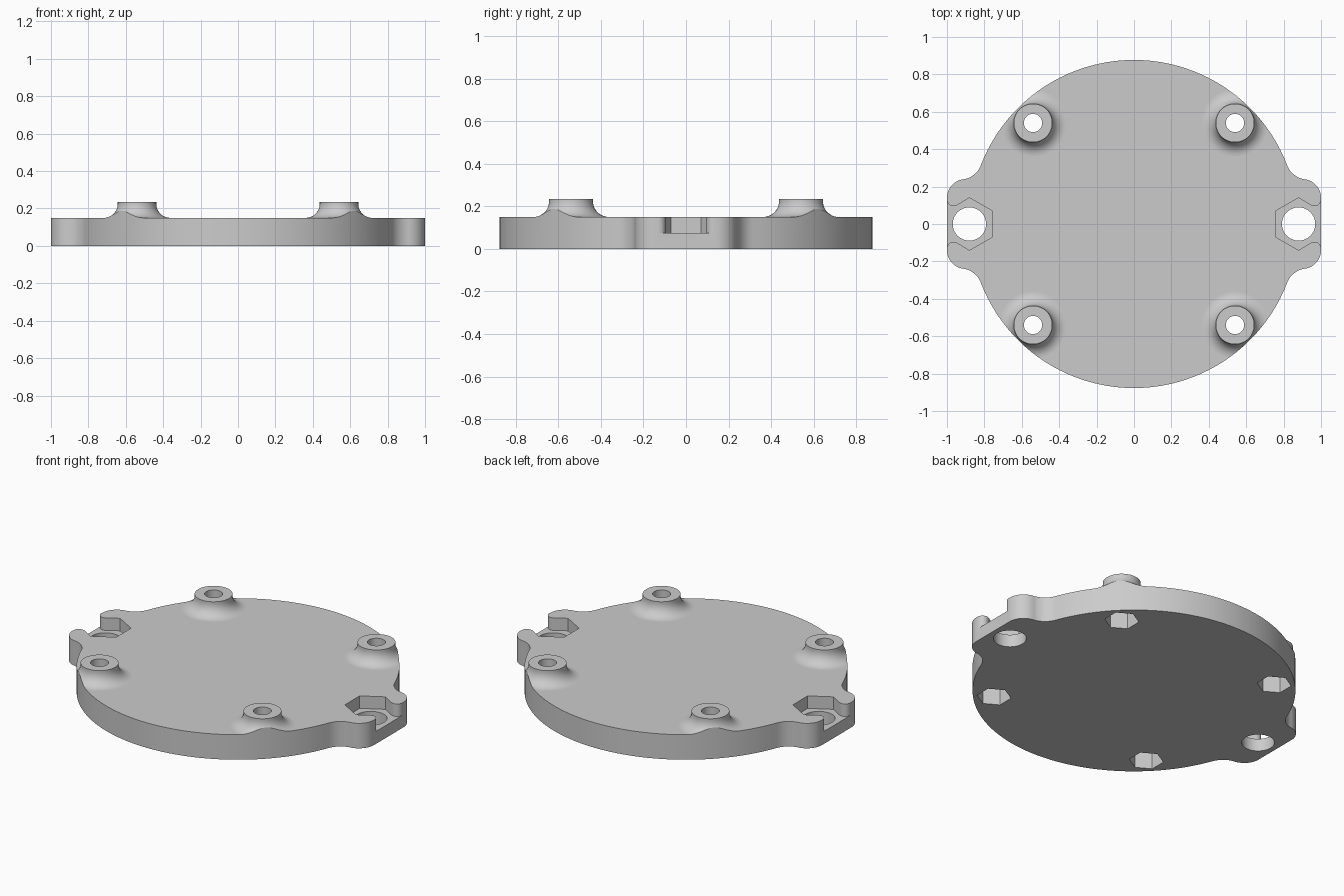
import bpy, bmesh
from math import sin, cos, pi, radians, degrees, atan2, hypot

if "Cube" in bpy.data.objects:
    bpy.data.objects.remove(bpy.data.objects["Cube"], do_unlink=True)

DISC_R, PLATE_T, TOP_Z = 0.877, 0.15, 0.235
EAR_X, BOSS = 0.88, 0.54

grey = bpy.data.materials.new("light_grey")
grey.use_nodes = True
colour = (0.6, 0.6, 0.6, 1)
grey.diffuse_color = colour
grey.node_tree.nodes["Principled BSDF"].inputs["Base Color"].default_value = colour


def arc(cx, cy, r, a0, a1, n):
    """Points on an arc, angles in degrees."""
    angles = [radians(a0 + (a1 - a0) * i / n) for i in range(n + 1)]
    return [(cx + r * cos(a), cy + r * sin(a)) for a in angles]


def make_object(name, bm):
    bmesh.ops.remove_doubles(bm, verts=bm.verts, dist=1e-5)
    bmesh.ops.recalc_face_normals(bm, faces=bm.faces)
    mesh = bpy.data.meshes.new(name)
    bm.to_mesh(mesh)
    bm.free()
    mesh.materials.append(grey)
    obj = bpy.data.objects.new(name, mesh)
    bpy.context.collection.objects.link(obj)
    return obj


def prism(name, points, z0, z1):
    bm = bmesh.new()
    face = bm.faces.new([bm.verts.new((x, y, z0)) for x, y in points])
    new = bmesh.ops.extrude_face_region(bm, geom=[face])["geom"]
    top = [v for v in new if isinstance(v, bmesh.types.BMVert)]
    bmesh.ops.translate(bm, verts=top, vec=(0, 0, z1 - z0))
    return make_object(name, bm)


def lathe(name, profile, cx, cy, steps=48):
    bm = bmesh.new()
    verts = [bm.verts.new((cx + r, cy, z)) for r, z in profile]
    edges = [bm.edges.new(pair) for pair in zip(verts, verts[1:])]
    bmesh.ops.spin(bm, geom=verts + edges, cent=(cx, cy, 0), axis=(0, 0, 1),
                   angle=2 * pi, steps=steps)
    return make_object(name, bm)


def combine(target, other, operation):
    mod = target.modifiers.new(operation, 'BOOLEAN')
    mod.operation, mod.object, mod.solver = operation, other, 'EXACT'
    bpy.context.view_layer.objects.active = target
    bpy.ops.object.modifier_apply(modifier=mod.name)
    bpy.data.objects.remove(other, do_unlink=True)


def outline():
    """Disc with an ear at each side, blended by tangent fillets."""
    ear, ear_r, fil, fil_r = (0.9, 0.14), 0.1, (0.931, 0.357), 0.12
    to_disc = degrees(atan2(fil[1], fil[0]))
    to_ear = degrees(atan2(fil[1] - ear[1], fil[0] - ear[0]))
    quarter = arc(*ear, ear_r, 0, to_ear, 14)
    quarter += arc(*fil, fil_r, to_ear - 180, to_disc - 180, 12)[1:]
    quarter += arc(0, 0, DISC_R, to_disc, 90, 36)[1:]
    half = quarter + [(-x, y) for x, y in quarter[-2::-1]]
    return half + [(x, -y) for x, y in half[::-1]]


# Slab and flared bosses, trimmed together to the outline
plate = prism("mounting_plate", [(-2, -2), (2, -2), (2, 2), (-2, 2)], 0, PLATE_T)
corners = [(sx * BOSS, sy * BOSS) for sx in (-1, 1) for sy in (-1, 1)]
flare = arc(0.178, 0.225, 0.075, 270, 180, 12)
for x, y in corners:
    boss = lathe("boss", [(0, 0.1), (0.178, 0.1)] + flare
                 + [(0.103, TOP_Z), (0, TOP_Z)], x, y)
    combine(plate, boss, 'UNION')
combine(plate, prism("trim", outline(), -0.2, 0.5), 'INTERSECT')

# Screw holes with hexagonal nut recesses underneath
for x, y in corners:
    combine(plate, prism("screw_hole", arc(x, y, 0.049, 0, 360, 40)[:-1], -0.1, 0.4), 'DIFFERENCE')
    combine(plate, prism("nut_recess", arc(x, y, 0.094, 30, 390, 6)[:-1], -0.1, 0.14), 'DIFFERENCE')

# Ear holes and open hexagonal pockets with rounded lips
lip = arc(0.965, 0.13, 0.035, 240, 360, 10)
side = [(EAR_X - 0.122, 0.07), (EAR_X, 0.14)] + lip + [(1.2, 0.13)]
pocket = side + [(x, -y) for x, y in side[::-1]]
for s in (-1, 1):
    combine(plate, prism("ear_hole", arc(s * EAR_X, 0, 0.089, 0, 360, 48)[:-1], -0.1, 0.4), 'DIFFERENCE')
    combine(plate, prism("ear_pocket", [(s * x, y) for x, y in pocket], 0.075, 0.4), 'DIFFERENCE')

# Smooth curved walls, flat level faces
bpy.ops.object.select_all(action='DESELECT')
plate.select_set(True)
bpy.context.view_layer.objects.active = plate
bpy.ops.object.shade_smooth_by_angle(angle=radians(30))
for poly in plate.data.polygons:
    if abs(poly.normal.z) > 0.9999:
        poly.use_smooth = False
